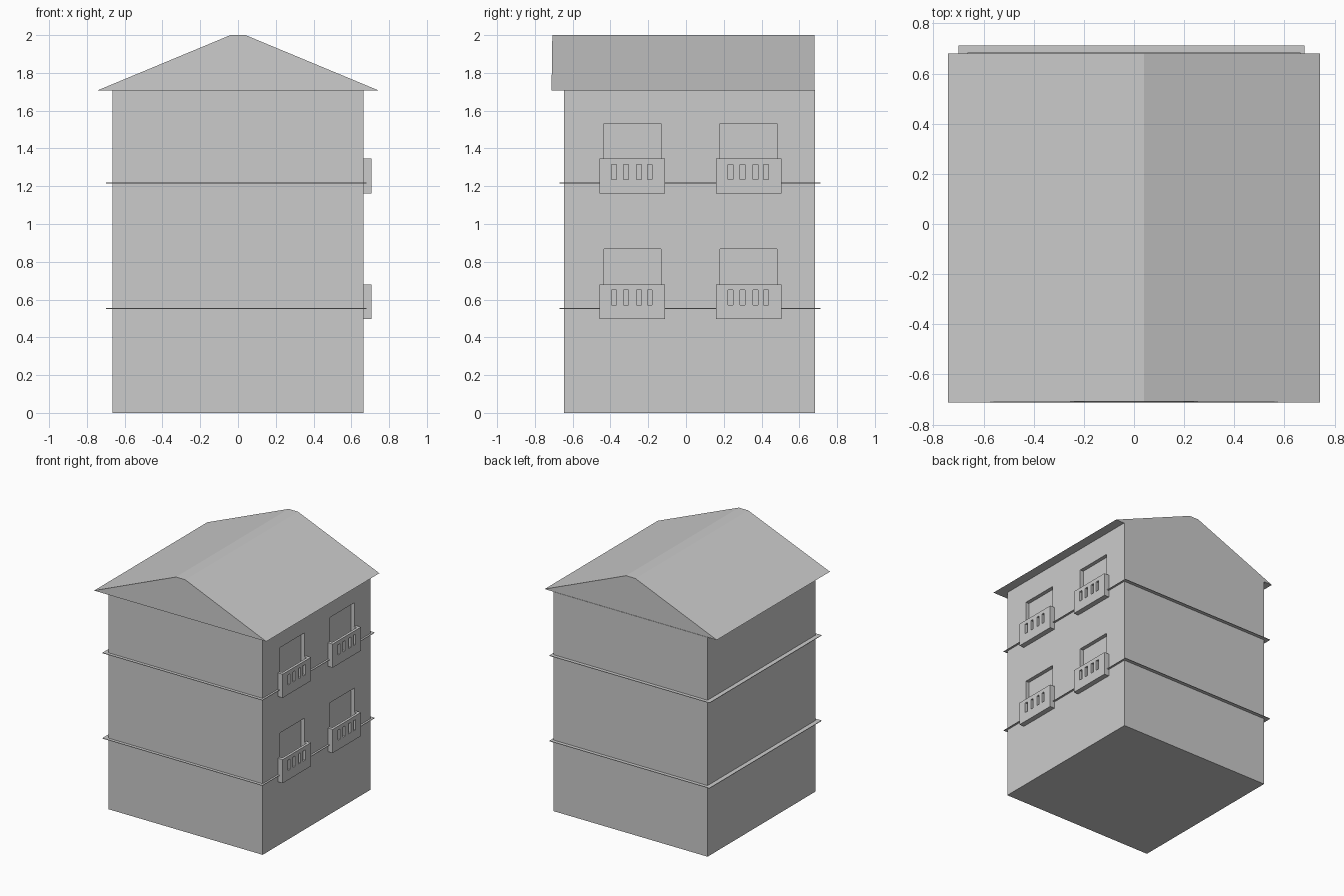
import bpy, bmesh
from mathutils import Vector

if "Cube" in bpy.data.objects:
    bpy.data.objects.remove(bpy.data.objects["Cube"])


def mesh_object(name, bm):
    bmesh.ops.recalc_face_normals(bm, faces=bm.faces)
    me = bpy.data.meshes.new(name)
    bm.to_mesh(me)
    bm.free()
    ob = bpy.data.objects.new(name, me)
    bpy.context.collection.objects.link(ob)
    return ob


def add_box(bm, x, y, z):
    lo, hi = Vector((x[0], y[0], z[0])), Vector((x[1], y[1], z[1]))
    verts = bmesh.ops.create_cube(bm, size=1)["verts"]
    bmesh.ops.scale(bm, vec=hi - lo, verts=verts)
    bmesh.ops.translate(bm, vec=(lo + hi) / 2, verts=verts)


def boxes(name, items):
    bm = bmesh.new()
    for item in items:
        add_box(bm, *item)
    return mesh_object(name, bm)


def cut(target, items):
    cutter = boxes(target.name + "_cutter", items)
    cutter.hide_render = True
    cutter.hide_viewport = True
    mod = target.modifiers.new("openings", "BOOLEAN")
    mod.operation = "DIFFERENCE"
    mod.solver = "EXACT"
    mod.object = cutter


storeys = (0.552, 1.217)
bays = (-0.284, 0.332)

# Walls with recessed balcony doors on the right side
walls = boxes("walls", [((-0.665, 0.665), (-0.646, 0.684), (0, 1.709))])
cut(walls, [((0.635, 0.8), (y - 0.151, y + 0.151), (z + 0.003, z + 0.316))
            for z in storeys for y in bays])

# Gable roof with a narrow flat ridge
bm = bmesh.new()
profile = [(-0.742, 1.708), (0.742, 1.708), (0.04, 2.0), (-0.04, 2.0)]
face = bm.faces.new([bm.verts.new((x, -0.712 + (z - 1.708) * 0.015, z)) for x, z in profile])
ext = bmesh.ops.extrude_face_region(bm, geom=[face])["geom"]
for v in ext:
    if isinstance(v, bmesh.types.BMVert):
        v.co.y = 0.681
mesh_object("roof", bm)

# Thin string courses and balconies, storey by storey
for i, z in enumerate(storeys):
    boxes(f"floor_ledge_{i + 1}", [((-0.70, 0.68), (-0.67, 0.711), (z - 0.002, z + 0.002))])
    for j, y in enumerate(bays):
        balcony = boxes(f"balcony_{i + 1}_{j + 1}",
                        [((0.66, 0.706), (y - 0.174, y + 0.174), (z - 0.055, z + 0.129))])
        # Hollow behind the parapet, then four slots through it
        cut(balcony, [((0.60, 0.686), (y - 0.15, y + 0.15), (z + 0.003, z + 0.3))] +
            [((0.68, 0.75), (y + d - 0.013, y + d + 0.013), (z + 0.019, z + 0.099))
             for d in (-0.097, -0.033, 0.035, 0.092)])
